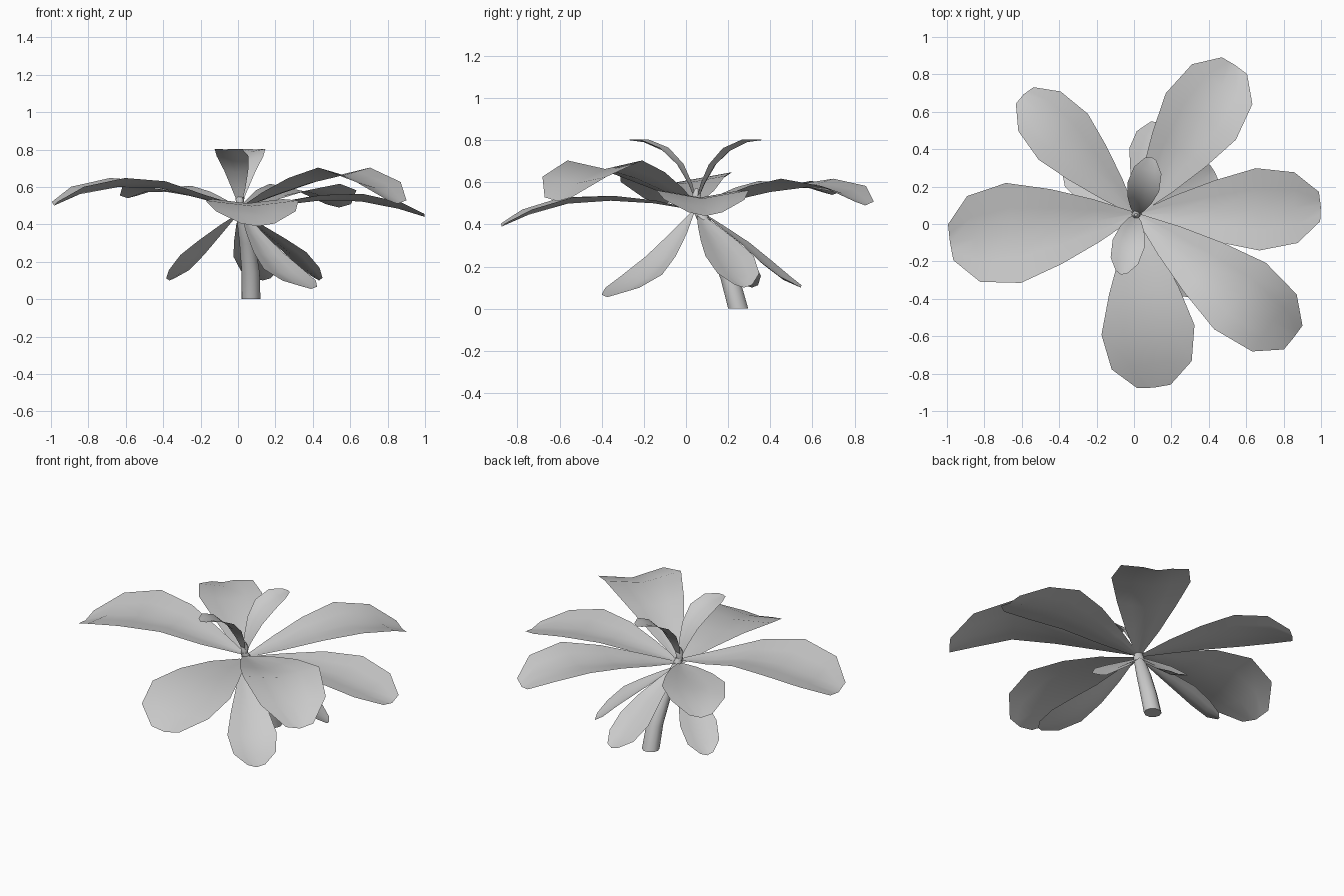
import bpy
from math import cos, sin, radians
from mathutils import Vector

if "Cube" in bpy.data.objects:
    bpy.data.objects.remove(bpy.data.objects["Cube"])

CENTRE = Vector((0.01, 0.05, 0))
# Shared leaf outline: (fraction of length, fraction of half width)
OUTLINE = [(0, .08), (.2, .43), (.42, .75), (.64, 1), (.85, .86), (1, .36)]


def make_object(name, verts, faces):
    mesh = bpy.data.meshes.new(name)
    mesh.from_pydata(verts, [], faces)
    for p in mesh.polygons:
        p.use_smooth = True
    ob = bpy.data.objects.new(name, mesh)
    bpy.context.collection.objects.link(ob)
    return ob


def sample(path, t):
    """Point at fraction t along a polyline."""
    lengths = [(b - a).length for a, b in zip(path, path[1:])]
    d = t * sum(lengths)
    for a, b, l in zip(path, path[1:], lengths):
        if d <= l + 1e-6:
            return a.lerp(b, d / l)
        d -= l
    return path[-1].copy()


def leaf(name, angle, half_width, spine, fold=.18):
    """Folded leaf sheet; spine is (distance from axis, height)."""
    a = radians(angle)
    out, side = Vector((cos(a), sin(a), 0)), Vector((-sin(a), cos(a), 0))
    path = [CENTRE + out * r + Vector((0, 0, z)) for r, z in spine]
    rows = [sample(path, t) for t, _ in OUTLINE]
    verts = []
    for i, (t, w) in enumerate(OUTLINE):
        tangent = (rows[min(i + 1, 5)] - rows[max(i - 1, 0)]).normalized()
        normal = tangent.cross(side).normalized()
        for u in (-1, -.5, 0, .5, 1):
            d = u * w * half_width
            # tip corners are trimmed back slightly
            trim = .012 * abs(u) if t == 1 else 0
            verts.append(rows[i] + side * d + normal * abs(d) * fold - tangent * trim)
    faces = [(r * 5 + c, (r + 1) * 5 + c, (r + 1) * 5 + c + 1, r * 5 + c + 1)
             for r in range(5) for c in range(4)]
    return make_object(name, verts, faces)


def tube(name, rings, sides=10):
    """Capped round tube from (x, y, z, radius) rings."""
    verts = [(x + r * cos(k * 6.283185 / sides), y + r * sin(k * 6.283185 / sides), z)
             for x, y, z, r in rings for k in range(sides)]
    faces = [(i * sides + k, i * sides + (k + 1) % sides,
              (i + 1) * sides + (k + 1) % sides, (i + 1) * sides + k)
             for i in range(len(rings) - 1) for k in range(sides)]
    faces += [tuple(reversed(range(sides))),
              tuple(range((len(rings) - 1) * sides, len(rings) * sides))]
    ob = make_object(name, verts, faces)
    for p in ob.data.polygons[-2:]:
        p.use_smooth = False
    return ob


# Leaning stem and central bud
tube("stem", [(.07, .248, 0, .05), (.068, .21, .14, .048), (.05, .145, .3, .042),
              (.02, .065, .46, .03), (.01, .05, .51, .02)])
tube("bud", [(.01, .05, .5, .018), (.01, .05, .54, .024), (.01, .05, .57, .008)], 6)

# Large spreading leaves
leaf("large_leaf_left", 188.5, .27, [(.02, .5), (.22, .54), (.5, .61), (.8, .59), (1.005, .5)])
leaf("large_leaf_right", 2.5, .22, [(.02, .48), (.2, .5), (.45, .53), (.73, .52), (.99, .44)])
leaf("large_leaf_back_right", 56.5, .225, [(.02, .48), (.3, .53), (.55, .58), (.78, .57), (.96, .49)])
leaf("large_leaf_back_left", 133, .18, [(.02, .48), (.25, .53), (.5, .57), (.72, .58), (.88, .54)])
leaf("large_leaf_front", -84, .25, [(.02, .47), (.2, .5), (.45, .515), (.7, .49), (.93, .39)], .12)
leaf("large_leaf_front_right", -38, .225, [(.02, .49), (.35, .59), (.68, .67), (.9, .61), (1.07, .51)])

# Drooping lower leaves
leaf("lower_leaf_front", -48, .14, [(.02, .46), (.14, .31), (.28, .17), (.42, .09), (.57, .055)])
leaf("lower_leaf_right", 28, .13, [(.02, .45), (.17, .34), (.3, .25), (.4, .16), (.48, .1)])
leaf("lower_leaf_left", 145, .11, [(.02, .45), (.17, .33), (.3, .22), (.4, .13), (.46, .1)])
leaf("lower_leaf_back", 76, .12, [(.02, .46), (.15, .36), (.28, .26), (.37, .16), (.51, .1)])

# Small upright inner leaves
leaf("inner_leaf_back", 75, .088, [(.0, .5), (.06, .65), (.15, .74), (.21, .785), (.32, .8)])
leaf("inner_leaf_front", -104, .088, [(.0, .5), (.06, .65), (.15, .74), (.22, .785), (.33, .8)])
